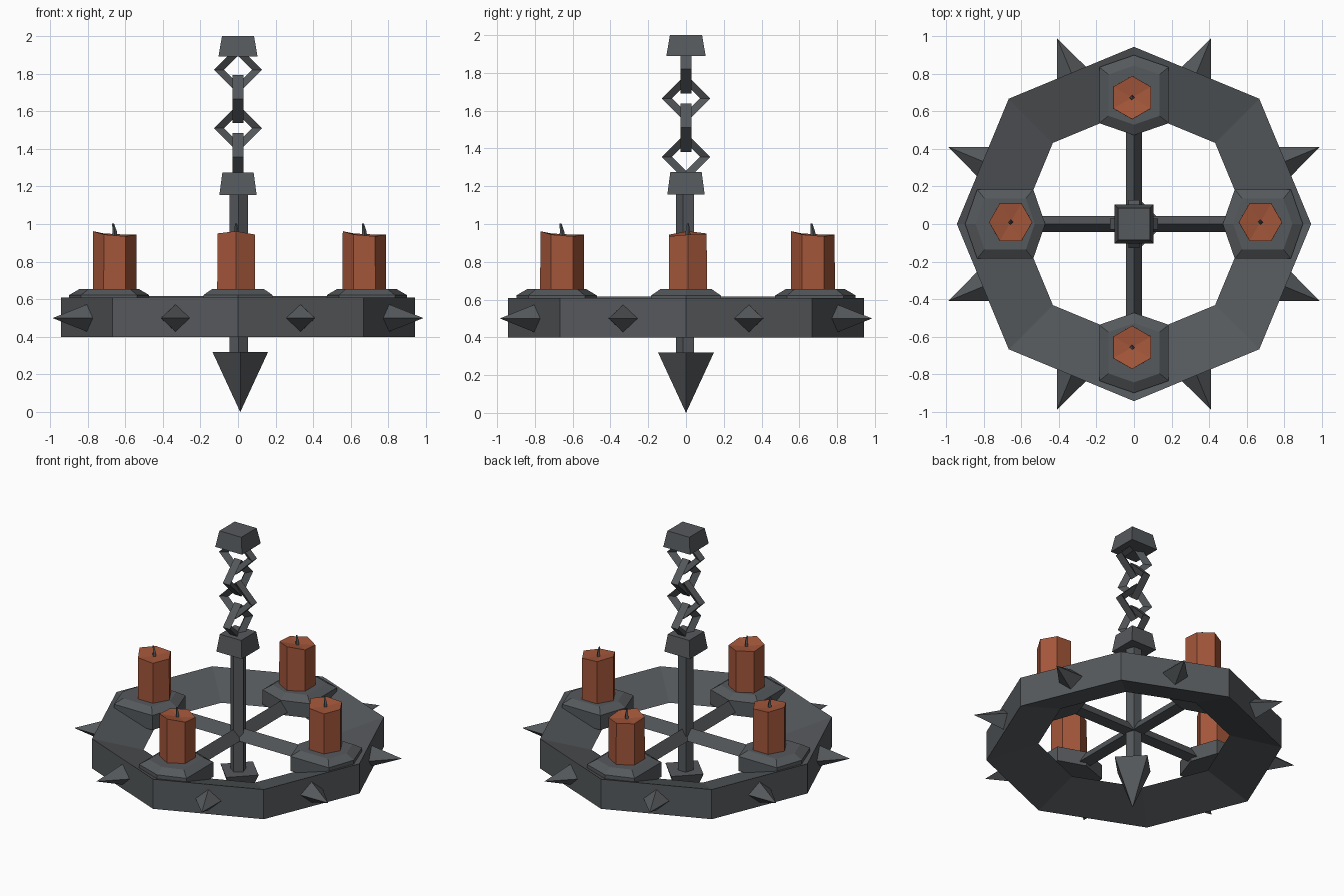
import bpy, bmesh, math
from mathutils import Matrix, Vector

if "Cube" in bpy.data.objects:
    bpy.data.objects.remove(bpy.data.objects["Cube"])


def material(name, rgb):
    m = bpy.data.materials.new(name)
    m.diffuse_color = (*rgb, 1)
    m.use_nodes = True
    m.node_tree.nodes["Principled BSDF"].inputs["Base Color"].default_value = m.diffuse_color
    return m


IRON = material("dark_iron", (0.092, 0.1, 0.107))
WAX = material("red_wax", (0.37, 0.094, 0.042))


def finish(name, bm, mat, matrix=Matrix()):
    bmesh.ops.recalc_face_normals(bm, faces=bm.faces)
    me = bpy.data.meshes.new(name)
    bm.to_mesh(me)
    bm.free()
    me.materials.append(mat)
    ob = bpy.data.objects.new(name, me)
    bpy.context.collection.objects.link(ob)
    ob.matrix_world = matrix
    return ob


def loop(bm, sides, r, z, turn):
    return [bm.verts.new((r * math.cos(turn + math.tau * i / sides),
                          r * math.sin(turn + math.tau * i / sides), z)) for i in range(sides)]


def bridge(bm, a, b):
    n = len(a)
    for i in range(n):
        bm.faces.new((a[i], a[(i + 1) % n], b[(i + 1) % n], b[i]))


def stack(name, sides, profile, mat, matrix=Matrix(), turn=0.0):
    """Solid faceted body from (radius, z) steps; radius 0 makes a point."""
    bm = bmesh.new()
    loops = [loop(bm, sides, max(r, 1e-6), z, turn) for r, z in profile]
    for a, b in zip(loops, loops[1:]):
        bridge(bm, a, b)
    bm.faces.new(loops[0])
    bm.faces.new(loops[-1])
    bmesh.ops.remove_doubles(bm, verts=bm.verts, dist=1e-4)
    return finish(name, bm, mat, matrix)


def hoop(name, sides, section, mat, matrix=Matrix()):
    """Faceted ring: closed (radius, z) section swept around z."""
    bm = bmesh.new()
    loops = [loop(bm, sides, r, z, 0) for r, z in section]
    for i in range(len(loops)):
        bridge(bm, loops[i - 1], loops[i])
    return finish(name, bm, mat, matrix)


def move(x, y, z):
    return Matrix.Translation((x, y, z))


def rot(deg, axis):
    return Matrix.Rotation(math.radians(deg), 4, axis)


Q = math.pi / 4
S = math.sqrt(2)

# octagonal ring: flat outer wall, wedge pointing inward
hoop("ring", 8, [(0.942, 0.40), (0.942, 0.608), (0.61, 0.504)], IRON)

# spikes at the middle of each ring side
for k in range(8):
    bm = bmesh.new()
    base = [bm.verts.new(p) for p in ((0.855, 0.09, 0), (0.855, 0, 0.078),
                                      (0.855, -0.09, 0), (0.855, 0, -0.078))]
    tip = bm.verts.new((1.067, 0, 0))
    bm.faces.new(base)
    for i in range(4):
        bm.faces.new((base[i - 1], base[i], tip))
    finish(f"spike_{k + 1}", bm, IRON, move(0, 0, 0.5) @ rot(22.5 + 45 * k, 'Z'))

# cross spokes with a ridge on top, running into the candle plates
for name, a in (("spoke_x", 0), ("spoke_y", 90)):
    stack(name, 3, [(0.05, -0.6), (0.05, 0.6)], IRON,
          move(0, 0, 0.567) @ rot(a, 'Z') @ rot(90, 'Y'), math.pi)

# centre rod, pointed pendant, lower and upper caps
stack("centre_rod", 5, [(0.052, 0.31), (0.052, 1.17)], IRON, move(0.003, 0, 0), -math.pi / 2)
stack("pendant_point", 4, [(0, 0.0), (0.148, 0.32)], IRON, move(0.012, 0, 0))
stack("lower_cap", 4, [(0.099 * S, 1.155), (0.083 * S, 1.275)], IRON, turn=Q)
stack("upper_cap", 4, [(0.104 * S, 1.89), (0.085 * S, 2.0)], IRON, turn=Q)

# diamond chain links in alternating planes
for i, z in enumerate((1.355, 1.51, 1.665, 1.82)):
    yz_plane = i % 2 == 0
    hoop(f"chain_link_{i + 1}", 4,
         [(0.128, -0.028), (0.128, 0.028), (0.074, 0)], IRON,
         move(0, 0, z) @ rot(90 if yz_plane else 0, 'Z') @ rot(90, 'X'))

# candles on plates, repeated on both axes and both sides
for axis, turn in (("x", 0), ("y", 90)):
    for side in (-1, 1):
        tag = f"{axis}_{'far' if side > 0 else 'near'}"
        R = rot(turn, 'Z')
        # plate: hexagon with its corners spread along the ring radius
        p = stack("plate_" + tag, 6, [(0.213, 0.52), (0.213, 0.622), (0.157, 0.655)], IRON,
                  R @ move(0.685 * side, 0, 0))
        for v in p.data.vertices:
            if abs(v.co.y) > 0.01:
                v.co.x *= 1.4
        # candle with an uneven rim and a shallow dip around the wick
        bm = bmesh.new()
        low = loop(bm, 6, 0.116, 0.65, 0)
        rim = loop(bm, 6, 0.115, 0.944, 0)
        rim[3].co.z = 0.962
        rim[2].co.z = 0.95
        rim[5].co.z = 0.935
        mid = bm.verts.new((0, 0, 0.934))
        bm.faces.new(low)
        bridge(bm, low, rim)
        for i in range(6):
            bm.faces.new((rim[i - 1], rim[i], mid))
        M = R @ move(0.664 * side + 0.008, 0.01, 0)
        finish("candle_" + tag, bm, WAX, M)
        w = stack("wick_" + tag, 4, [(0.014, 0.925), (0.012, 0.96), (0.005, 1.003)], IRON, M)
        for v in w.data.vertices:
            if v.co.z > 0.98:
                v.co.x -= 0.008
